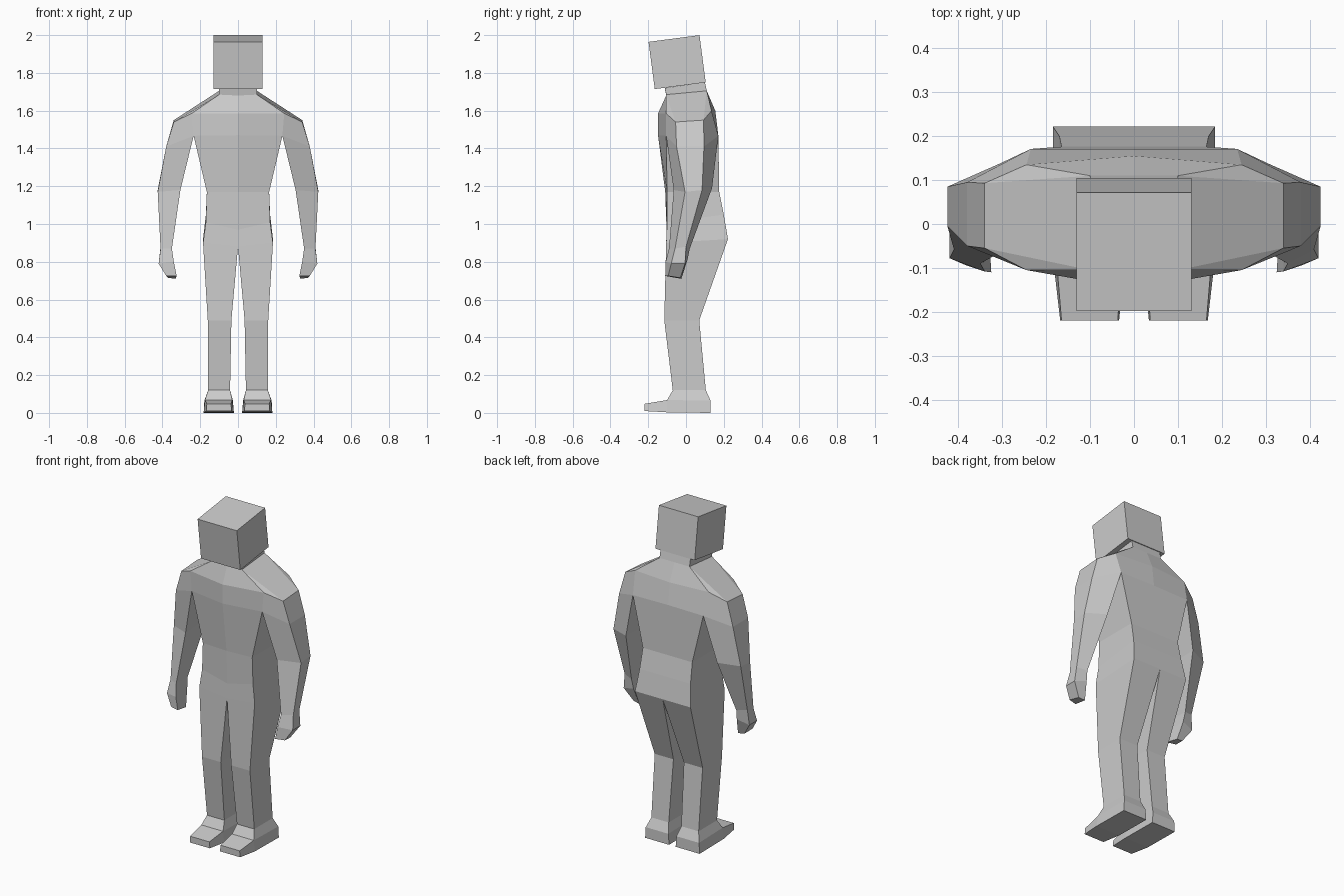
import bpy, bmesh
from math import radians


def loft(bm, sections, closed=True, skip=(), cap_end=False):
    """Skin a list of point sections on both sides of x = 0; skip holds (section, side) pairs."""
    for sx in (1, -1):
        rings = [[bm.verts.new((sx * x, y, z)) for x, y, z in s] for s in sections]
        n = len(sections[0])
        for i in range(len(rings) - 1):
            for k in range(n if closed else n - 1):
                if (i, k) in skip:
                    continue
                j = (k + 1) % n
                bm.faces.new((rings[i][k], rings[i][j], rings[i + 1][j], rings[i + 1][k]))
        if cap_end:
            bm.faces.new(rings[-1])


bm = bmesh.new()

# Torso half sections: centre front, side front, side back, centre back
neck_top = [(0, -.112, 1.72), (.1, -.112, 1.72), (.1, .1, 1.75), (0, .1, 1.75)]
neck = [(0, -.105, 1.68), (.1, -.105, 1.685), (.1, .11, 1.705), (0, .11, 1.705)]
shoulder = [(0, -.148, 1.585), (.245, -.105, 1.585), (.245, .135, 1.6), (0, .155, 1.6)]
chest = [(0, -.148, 1.47), (.235, -.105, 1.467), (.235, .171, 1.467), (0, .171, 1.47)]
waist = [(0, -.11, 1.17), (.165, -.1, 1.17), (.165, .176, 1.17), (0, .176, 1.17)]
belt = [(0, -.103, .97), (.17, -.1, 1.01), (.17, .2, 1.05), (0, .2, 1.05)]
hip = [(0, -.105, .88), (.185, -.105, .9), (.185, .222, .92), (0, .222, .92)]
loft(bm, [neck_top, neck, shoulder, chest, waist, belt, hip],
     closed=False, skip={(1, 1), (2, 1)})

# Arms and hands: outer front, outer back, inner back, inner front
arm = [
    [neck[1], neck[2], neck[2], neck[1]],
    [(.34, -.055, 1.54), (.34, .093, 1.55), shoulder[2], shoulder[1]],
    [(.38, -.05, 1.41), (.38, .095, 1.41), chest[2], chest[1]],
    [(.425, -.005, 1.17), (.425, .085, 1.18), (.305, .138, 1.19), (.305, -.065, 1.18)],
    [(.41, -.058, .87), (.41, .0, .88), (.35, .02, .87), (.35, -.09, .87)],
    [(.42, -.078, .79), (.42, -.005, .79), (.345, .008, .81), (.34, -.108, .8)],
    [(.38, -.095, .725), (.37, -.03, .715), (.33, -.025, .71), (.325, -.11, .725)],
]
# neck points are doubled, so build the shoulder slope's triangles after merging
loft(bm, arm, skip={(0, 2), (1, 2)}, cap_end=True)

# Legs: inner front, outer front, outer back, inner back
knee = [(.035, -.115, .49), (.16, -.115, .49), (.16, .07, .49), (.035, .07, .49)]
ankle = [(.042, -.07, .12), (.158, -.07, .12), (.158, .105, .12), (.042, .105, .12)]
heel = [(.03, -.1, .068), (.175, -.1, .068), (.178, .13, .065), (.027, .13, .065)]
sole = [(.022, -.1, .003), (.182, -.1, .003), (.182, .13, 0), (.022, .13, 0)]
loft(bm, [hip, knee, ankle, heel, sole], skip={(3, 0)}, cap_end=True)

# Toes
loft(bm, [[heel[0], heel[1], sole[1], sole[0]],
          [(.037, -.22, .048), (.165, -.22, .048), (.168, -.22, .01), (.034, -.22, .01)]],
     cap_end=True)

bmesh.ops.remove_doubles(bm, verts=bm.verts, dist=.0005)
bmesh.ops.recalc_face_normals(bm, faces=bm.faces)
mesh = bpy.data.meshes.new("body")
bm.to_mesh(mesh)
bm.free()
bpy.context.collection.objects.link(bpy.data.objects.new("body", mesh))

# Head, tipped slightly forward
bpy.ops.mesh.primitive_cube_add(size=1, location=(0, -.047, 1.857), rotation=(radians(7.5), 0, 0))
head = bpy.context.object
head.name = "head"
head.scale = (.262, .272, .252)
